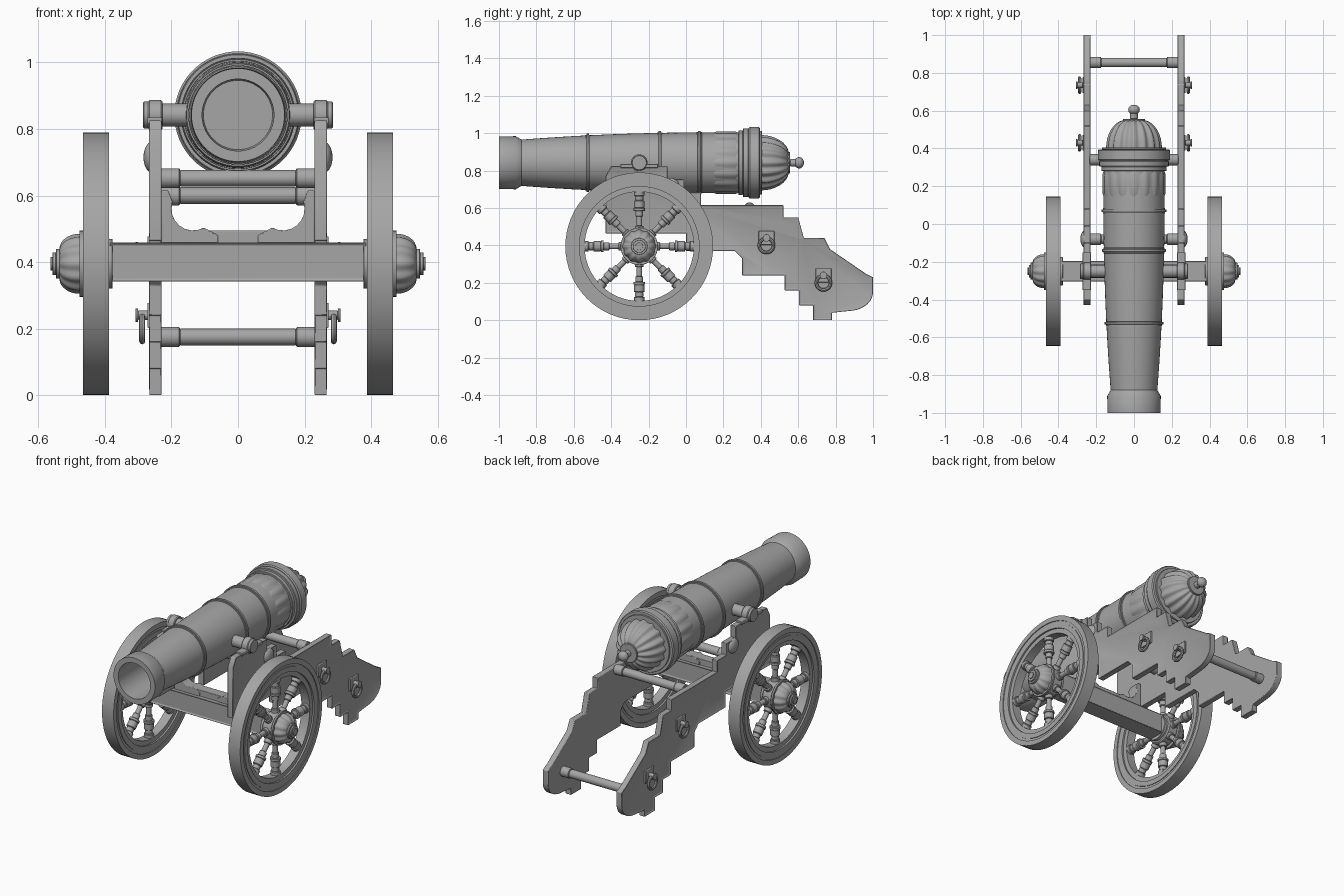
import bpy, bmesh, math
from mathutils import Matrix, Vector

old_cube = bpy.data.objects.get("Cube")
if old_cube:
    bpy.data.objects.remove(old_cube, do_unlink=True)

GREY = (0.38, 0.38, 0.38, 1)
metal = bpy.data.materials.new("plain grey")
metal.use_nodes = True
metal.diffuse_color = GREY
metal.node_tree.nodes["Principled BSDF"].inputs["Base Color"].default_value = GREY


def finish(name, bm, bevel=0.0):
    """Turn the bmesh into a shaded object."""
    bmesh.ops.recalc_face_normals(bm, faces=bm.faces[:])
    mesh = bpy.data.meshes.new(name)
    bm.to_mesh(mesh)
    bm.free()
    mesh.materials.append(metal)
    part = bpy.data.objects.new(name, mesh)
    bpy.context.collection.objects.link(part)
    if bevel:
        modifier = part.modifiers.new("soft edges", "BEVEL")
        modifier.width = bevel
        modifier.segments = 2
    bpy.ops.object.select_all(action="DESELECT")
    part.select_set(True)
    bpy.context.view_layer.objects.active = part
    bpy.ops.object.shade_smooth_by_angle(angle=math.radians(35))


def lathe(name, origin, axis, profile, segments=32, flutes=0, depth=0.0, closed=False):
    """Spin (distance, radius) points about an axis; flutes ripple the radius."""
    bm = bmesh.new()
    turn = Vector(axis).to_track_quat("Z", "Y").to_matrix().to_4x4()
    place = Matrix.Translation(origin) @ turn
    angles = [math.tau * i / segments for i in range(segments)]
    rings = []
    for distance, radius in profile:
        ring = []
        for angle in angles:
            r = radius + depth * math.cos(flutes * angle)
            point = Vector((r * math.cos(angle), r * math.sin(angle), distance))
            ring.append(bm.verts.new(place @ point))
        rings.append(ring)
    if closed:
        rings.append(rings[0])
    else:
        bm.faces.new(rings[0])
        bm.faces.new(rings[-1])
    for low, high in zip(rings, rings[1:]):
        for i in range(segments):
            bm.faces.new((low[i - 1], low[i], high[i], high[i - 1]))
    finish(name, bm)


def turned(name, origin, axis, start, steps, segments=32):
    """Turned part made of consecutive (length, radius) steps with eased edges."""
    profile = []
    for length, radius in steps:
        ease = min(length, radius) * 0.1
        profile += [(start, radius - ease), (start + ease, radius),
                    (start + length - ease, radius), (start + length, radius - ease)]
        start += length
    lathe(name, origin, axis, profile, segments)


def arc(centre, across, up, first, last, count=8):
    """Points along an elliptical arc, angles in degrees."""
    angles = [math.radians(first + (last - first) * i / count) for i in range(count + 1)]
    return [(centre[0] + across * math.cos(a), centre[1] + up * math.sin(a)) for a in angles]


def stairs(start, end, count):
    """Stepped outline: each step moves vertically, then along."""
    points = [start]
    run, rise = [(e - s) / count for s, e in zip(start, end)]
    for i in range(count):
        a, b = points[-1]
        points += [(a, b + rise), (a + run, b + rise)]
    return points


def box(name, centre, size, panel=False):
    bm = bmesh.new()
    shape = Matrix.Translation(centre) @ Matrix.Diagonal((*size, 1))
    bmesh.ops.create_cube(bm, size=1, matrix=shape)
    if panel:
        bm.normal_update()
        ends = [f for f in bm.faces if abs(f.normal.y) > 0.9]
        bmesh.ops.inset_individual(bm, faces=ends, thickness=0.01, depth=-0.008)
    finish(name, bm, bevel=0.003)


def slab(name, points, step, rim=0.0):
    """Extrude an outline by a step, optionally leaving a raised rim on the far face."""
    bm = bmesh.new()
    face = bm.faces.new([bm.verts.new(p) for p in points])
    new = bmesh.ops.extrude_face_region(bm, geom=[face])["geom"]
    moved = [g for g in new if isinstance(g, bmesh.types.BMVert)]
    bmesh.ops.translate(bm, vec=step, verts=moved)
    bmesh.ops.recalc_face_normals(bm, faces=bm.faces[:])
    if rim:
        far = [g for g in new if isinstance(g, bmesh.types.BMFace)]
        bmesh.ops.inset_individual(bm, faces=far, thickness=rim, depth=-0.006)
    finish(name, bm, bevel=0.003)


def swell(y):
    """Barrel radius along its length."""
    return 0.162 - 0.04 * (y - 0.1) ** 2


BACK = (0, 1, 0)
WHEEL_Y, WHEEL_Z = -0.25, 0.395
barrel_axis = Vector((0, 0, 0.842))
trunnion_centre = barrel_axis + Vector((0, WHEEL_Y, 0))

# Barrel with round-bottomed bore, swollen muzzle and raised bands
bore = arc((-0.55, 0), 0.1, 0.105, 1, 90)
muzzle = [(-1, 0.108), (-1, 0.14), (-0.91, 0.142), (-0.88, swell(-0.88))]
body = [(y / 10, swell(y / 10)) for y in range(-8, 4)]
lathe("barrel", barrel_axis, BACK, bore + muzzle + body, segments=64)
for y in (-0.525, -0.14, 0.07):
    r = swell(y)
    turned("barrel_band", barrel_axis, BACK, y - 0.015,
           [(0.008, r + 0.003), (0.014, r + 0.009), (0.008, r + 0.003)], segments=64)

# Breech: fluted reinforce, stepped base ring, fluted dome and knob
reinforce = [(0.14, 0.156), (0.16, 0.163), (0.26, 0.165), (0.28, 0.158)]
lathe("reinforce", barrel_axis, BACK, reinforce, segments=128, flutes=16, depth=0.003)
turned("base_ring", barrel_axis, BACK, 0.28,
       [(0.025, 0.172), (0.03, 0.184), (0.06, 0.191), (0.01, 0.17)], segments=64)
dome = arc((0.4, 0.04), 0.15, 0.102, 90, 5)
lathe("breech_dome", barrel_axis, BACK, dome, segments=128, flutes=16, depth=0.006)
turned("knob_neck", barrel_axis, BACK, 0.53, [(0.027, 0.058), (0.05, 0.02)])
lathe("knob", barrel_axis, BACK, arc((0.605, 0), 0.026, 0.031, 179, 1))

# Axle beam, bed and cross rods
box("axle_beam", (0, WHEEL_Y, 0.4), (0.77, 0.11, 0.117), panel=True)
box("bed_crosspiece", (0, WHEEL_Y, 0.475), (0.46, 0.06, 0.04))
for y, z in ((-0.08, 0.652), (0.34, 0.6), (0.855, 0.175)):
    turned("cross_rod", (0, y, z), (1, 0, 0), -0.235,
           [(0.06, 0.03), (0.35, 0.025), (0.06, 0.03)])

# Cheek outline: stepped back edge, scrolled tail, stepped underside
cheek = [(-0.43, 0.465), (-0.43, 0.77), (-0.4, 0.825)]
cheek += stairs((-0.1, 0.825), (0.17, 0.615), 3)
cheek += [(0.52, 0.615), (0.52, 0.55), (0.6, 0.55), (0.63, 0.44), (0.74, 0.44),
          (0.77, 0.38), (0.96, 0.25), (1, 0.23)]
cheek += arc((0.87, 0.15), 0.13, 0.1, 0, -80)
cheek += [(0.78, 0.04), (0.78, 0)]
cheek += stairs((0.68, 0), (0.45, 0.24), 3)
cheek += [(0.3, 0.24), (0.3, 0.33), (0.26, 0.37), (0, 0.37), (0, 0.465)]

# Bracket outline: hollow curve between foot and upright
bracket = [(0.23, 0.457), (0.06, 0.457), (0.06, 0.48)]
bracket += arc((0.135, 0.56), 0.065, 0.065, -120, 20)
bracket += [(0.21, 0.615), (0.23, 0.615)]

# Wheel section: tyre, groove, moulding and inner lip, mirrored across the wheel
section = []
for half_width, outer, inner in ((0.039, 0.395, 0.365), (0.034, 0.365, 0.35),
                                 (0.038, 0.35, 0.32), (0.028, 0.32, 0.292)):
    section += [(half_width, outer), (half_width, inner)]
section += [(-d, r) for d, r in reversed(section)]

for side, sign in (("left", 1), ("right", -1)):
    out = Vector((sign, 0, 0))

    # Cheek and inner bracket
    slab(side + "_cheek", [(sign * 0.23, y, z) for y, z in cheek], out * 0.038, rim=0.014)
    slab(side + "_bracket", [(sign * x, -0.285, z) for x, z in bracket], BACK * Vector((0, 0.07, 0))
         if isinstance(BACK, Vector) else Vector(BACK) * 0.07)

    # Trunnion, its clamp and the side boss
    turned(side + "_trunnion", trunnion_centre, out, 0.1, [(0.163, 0.034), (0.022, 0.04)])
    turned(side + "_clamp", trunnion_centre, out, 0.227, [(0.043, 0.045)])
    box(side + "_clamp_foot", (sign * 0.25, WHEEL_Y, 0.825), (0.044, 0.2, 0.02))
    lathe(side + "_side_boss", (0, -0.08, 0.715), out, arc((0.26, 0), 0.024, 0.045, 90, 2))

    # Hanging rings on plates
    for y, z in ((0.43, 0.4), (0.735, 0.2)):
        centre = Vector((0, y, z))
        pin_centre = centre + Vector((0, 0, 0.04))
        box(side + "_ring_plate", pin_centre + out * 0.265, (0.014, 0.084, 0.075))
        turned(side + "_ring_pin", pin_centre, out, 0.265, [(0.035, 0.014), (0.008, 0.02)])
        tube = arc((0.288, 0.038), 0.009, 0.009, 0, 315, 7)
        lathe(side + "_ring", centre, out, tube, closed=True)

    # Wheel rim, hub with fluted flange, and cap
    hub = Vector((sign * 0.427, WHEEL_Y, WHEEL_Z))
    lathe(side + "_wheel_rim", hub, out, section, segments=64, closed=True)
    turned(side + "_hub", hub, out, -0.05, [(0.02, 0.075), (0.068, 0.09), (0.012, 0.1)])
    flange = arc((0.05, 0.04), 0.06, 0.047, 90, 5)
    lathe(side + "_hub_flange", hub, out, flange, segments=96, flutes=12, depth=0.003)
    turned(side + "_hub_cap", hub, out, 0.1, [(0.02, 0.045), (0.01, 0.034), (0.006, 0.02)])

    # Eight turned spokes
    for k in range(8):
        angle = math.tau * k / 8
        turned(side + "_spoke", hub, (0, math.cos(angle), math.sin(angle)), 0.06,
               [(0.05, 0.023), (0.05, 0.015), (0.03, 0.021), (0.015, 0.031),
                (0.04, 0.028), (0.025, 0.022), (0.03, 0.028)], segments=16)
